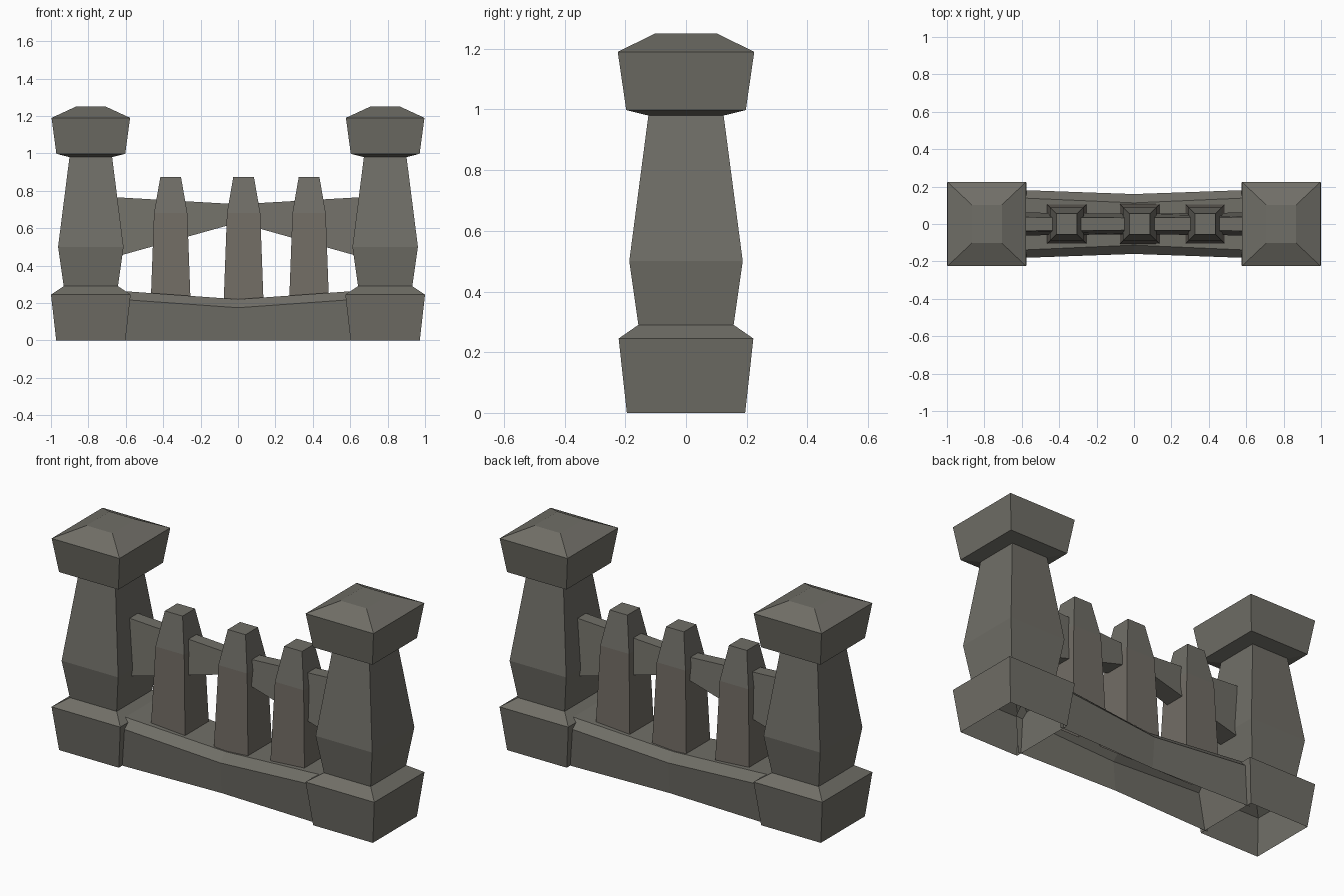
import bpy, bmesh

if "Cube" in bpy.data.objects:
    bpy.data.objects.remove(bpy.data.objects["Cube"])


def material(name, rgb):
    m = bpy.data.materials.new(name)
    m.diffuse_color = (*rgb, 1)
    m.use_nodes = True
    m.node_tree.nodes["Principled BSDF"].inputs["Base Color"].default_value = m.diffuse_color
    return m


STONE = material("grey stone", (0.162, 0.157, 0.135))
BROWN = material("brownish stone", (0.168, 0.152, 0.130))


def loft(name, rings, mats, close_start=False, close_end=False, rule=None):
    """Skin a list of four-point rings into a flat-shaded solid."""
    bm = bmesh.new()
    rows = [[bm.verts.new(p) for p in r] for r in rings]
    for a, b in zip(rows, rows[1:]):
        n = len(a)
        for i in range(n):
            j = (i + 1) % n
            bm.faces.new((a[i], a[j], b[j], b[i]))
    if close_start:
        bm.faces.new(rows[0][::-1])
    if close_end:
        bm.faces.new(rows[-1])
    bm.normal_update()
    if rule:
        for f in bm.faces:
            f.material_index = rule(f)
    me = bpy.data.meshes.new(name)
    bm.to_mesh(me)
    bm.free()
    for m in mats:
        me.materials.append(m)
    ob = bpy.data.objects.new(name, me)
    bpy.context.collection.objects.link(ob)
    return ob


def rect(cx, hx, hy, z):
    return [(cx - hx, -hy, z), (cx + hx, -hy, z), (cx + hx, hy, z), (cx - hx, hy, z)]


# Corner pillars: base, tapered shaft and cap (half x, half y, z)
BASE = [(0.185, 0.195, 0), (0.213, 0.222, 0.245), (0.145, 0.157, 0.29)]
SHAFT = [(0.145, 0.157, 0.29), (0.175, 0.187, 0.5), (0.114, 0.124, 0.98)]
CAP = [(0.114, 0.124, 0.98), (0.184, 0.197, 0.998), (0.21, 0.225, 1.19), (0.08, 0.102, 1.25)]
for side, cx in (("left", -0.787), ("right", 0.787)):
    for part, prof in (("base", BASE), ("shaft", SHAFT), ("cap", CAP)):
        loft(f"{side}_pillar_{part}", [rect(cx, *p) for p in prof], [STONE],
             close_end=part == "cap")

# Pointed uprights
for i, cx in enumerate((-0.36, 0.03, 0.38)):
    prof = [(0.107, 0.107, 0.19), (0.089, 0.089, 0.68), (0.055, 0.055, 0.875)]
    loft(f"upright_{i + 1}", [rect(cx, *p) for p in prof], [STONE, BROWN],
         close_end=True, rule=lambda f: int(f.calc_center_median().z < 0.6))


# Crossbar, pinched in the middle
def bar_ring(x, z0, z1, y0, y1):
    return [(x, -y0, z0), (x, y0, z0), (x, y1, z1), (x, -y1, z1)]


loft("crossbar", [bar_ring(-0.68, 0.44, 0.767, 0.062, 0.037),
                  bar_ring(0, 0.63, 0.728, 0.055, 0.033),
                  bar_ring(0.68, 0.44, 0.767, 0.062, 0.037)],
     [STONE], close_start=True, close_end=True)


# Sagging ground sill with chamfered top, open underneath
def sill_ring(x, z, yb, ys, yt):
    return [(x, -yb, 0), (x, yb, 0), (x, ys, z - 0.045), (x, yt, z), (x, -yt, z), (x, -ys, z - 0.045)]


sill = loft("ground_sill", [sill_ring(-0.62, 0.264, 0.165, 0.182, 0.14),
                            sill_ring(0, 0.22, 0.145, 0.16, 0.113),
                            sill_ring(0.62, 0.264, 0.165, 0.182, 0.14)], [STONE])
bm = bmesh.new()
bm.from_mesh(sill.data)
bmesh.ops.delete(bm, geom=[f for f in bm.faces if f.calc_center_median().z < 0.001], context='FACES_ONLY')
bm.to_mesh(sill.data)
bm.free()
